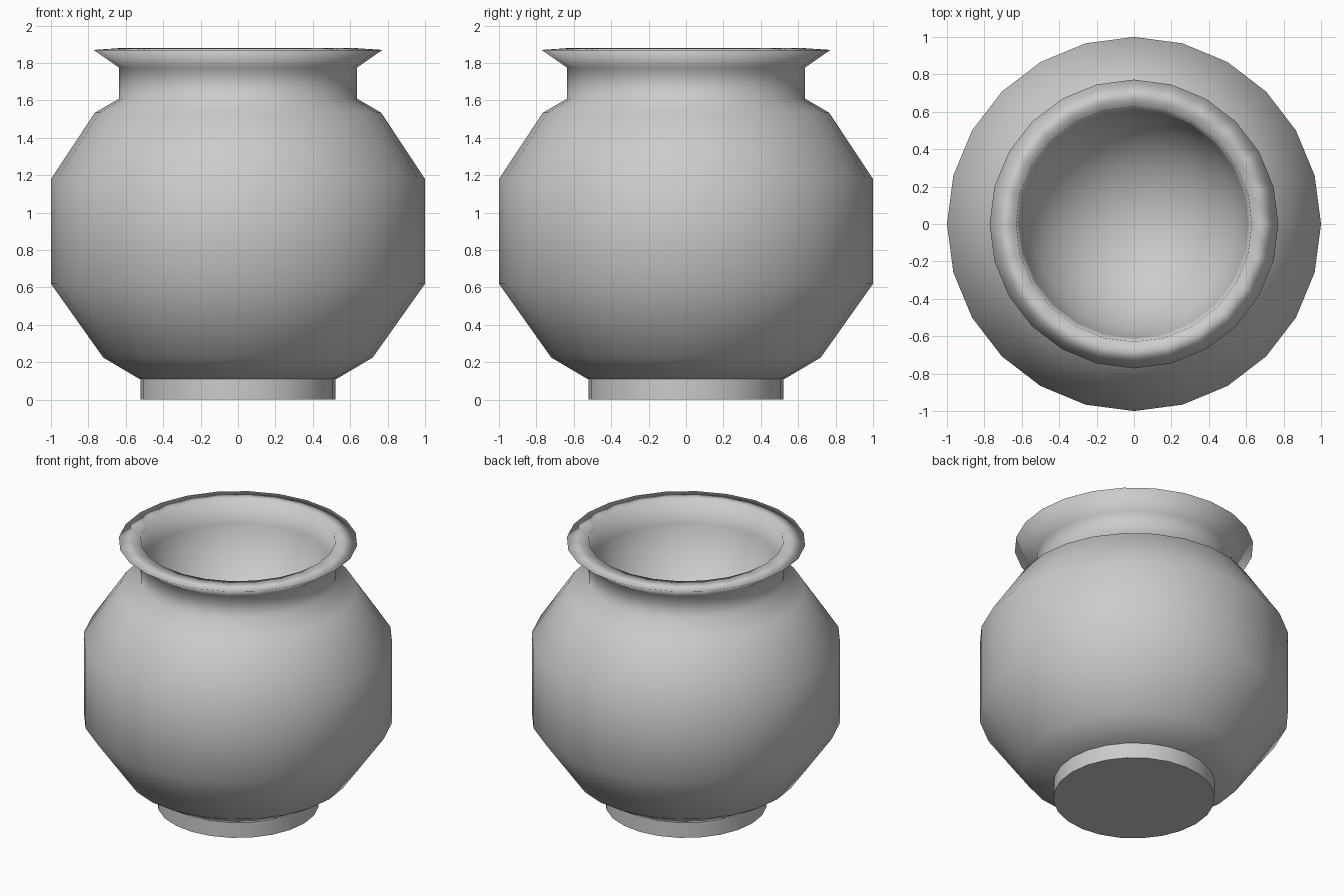
import bpy
import bmesh
from math import cos, sin, radians, tau

SIDES = 24

if "Cube" in bpy.data.objects:
    bpy.data.objects.remove(bpy.data.objects["Cube"], do_unlink=True)

# One plain grey clay
clay = bpy.data.materials.new("grey_clay")
clay.use_nodes = True
clay.diffuse_color = (0.6, 0.6, 0.6, 1)
bsdf = next(n for n in clay.node_tree.nodes if n.type == "BSDF_PRINCIPLED")
bsdf.inputs["Base Color"].default_value = clay.diffuse_color


def lathe(name, profile, sharp=False):
    """Revolve (radius, height) points about z; a zero radius closes the end."""
    bm = bmesh.new()
    verts = [bm.verts.new((r, 0, z)) for r, z in profile]
    edges = [bm.edges.new(pair) for pair in zip(verts, verts[1:])]
    bmesh.ops.spin(bm, geom=verts + edges, cent=(0, 0, 0), axis=(0, 0, 1),
                   angle=tau, steps=SIDES, use_merge=True)
    bmesh.ops.remove_doubles(bm, verts=bm.verts, dist=0.0005)
    bmesh.ops.recalc_face_normals(bm, faces=bm.faces)
    mesh = bpy.data.meshes.new(name)
    bm.to_mesh(mesh)
    bm.free()
    mesh.materials.append(clay)
    obj = bpy.data.objects.new(name, mesh)
    bpy.context.collection.objects.link(obj)
    bpy.ops.object.select_all(action="DESELECT")
    obj.select_set(True)
    bpy.context.view_layer.objects.active = obj
    if sharp:
        bpy.ops.object.shade_smooth_by_angle(angle=radians(30))
    else:
        bpy.ops.object.shade_smooth()
    return obj


# Round belly, straight neck and flared lip
outside = [(0, 0.11), (0.525, 0.11), (0.72, 0.225), (1, 0.62), (1, 1.18),
           (0.765, 1.535), (0.635, 1.61), (0.635, 1.775), (0.772, 1.87)]

# Rounded hollow inside the mouth
mouth, top = 0.63, 1.88
hollow = [(mouth * cos(radians(a)), top - mouth * sin(radians(a)))
          for a in range(0, 90, 15)] + [(0, top - mouth)]
lathe("pot_body", outside + hollow)

# Low foot ring with a flat underside
lathe("pot_foot", [(0, 0), (0.522, 0), (0.522, 0.11), (0, 0.11)], sharp=True)
